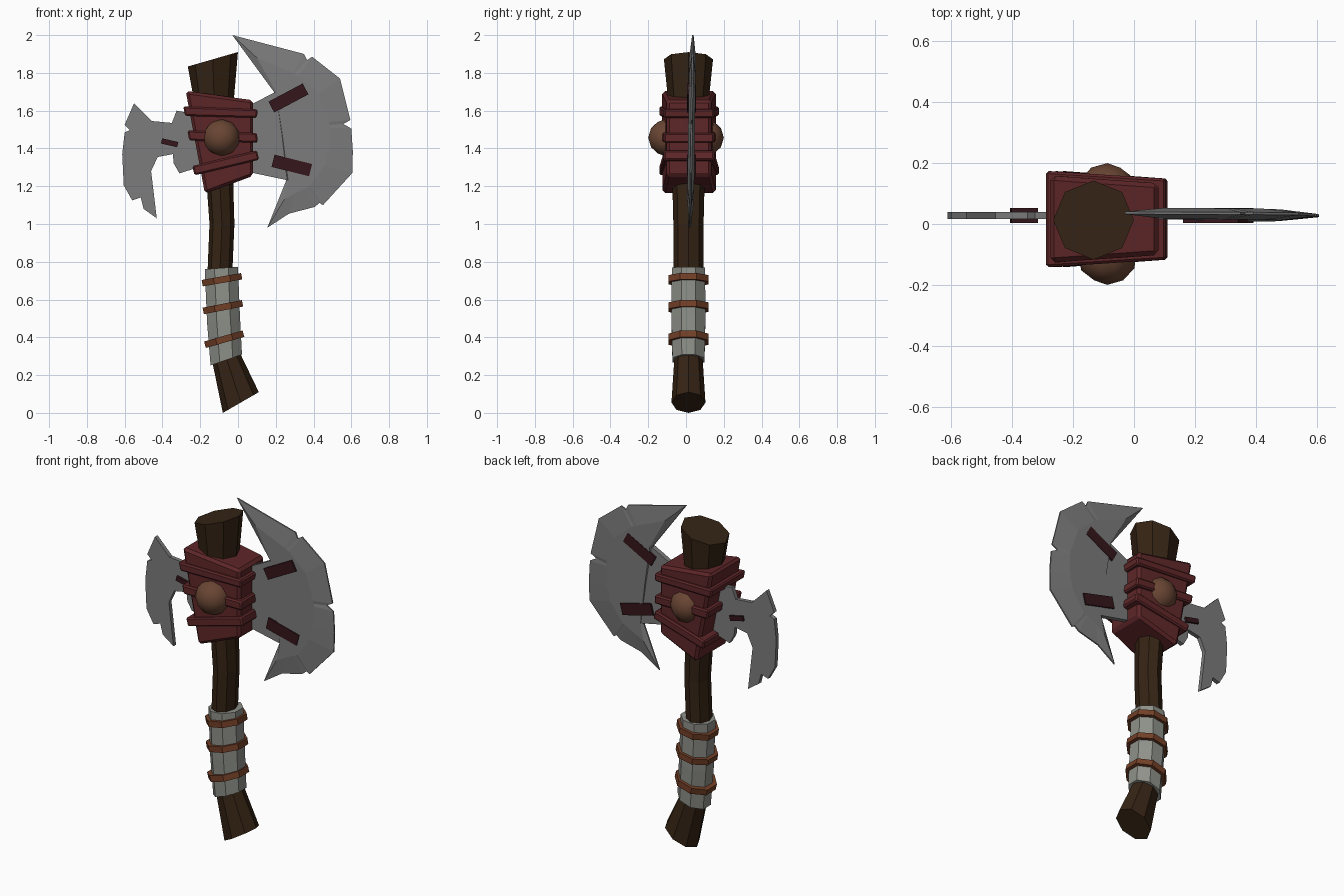
import bpy, bmesh
from math import sin, cos, pi, radians
from mathutils import Matrix

if "Cube" in bpy.data.objects:
    bpy.data.objects.remove(bpy.data.objects["Cube"])


def material(name, rgb):
    m = bpy.data.materials.new(name)
    m.diffuse_color = (*rgb, 1)
    m.use_nodes = True
    m.node_tree.nodes["Principled BSDF"].inputs["Base Color"].default_value = m.diffuse_color
    return m


WOOD = material("dark_wood", (0.035, 0.017, 0.007))
RED = material("red_leather", (0.11, 0.019, 0.021))
STRAP = material("dark_strap", (0.035, 0.008, 0.011))
CORD = material("brown_cord", (0.17, 0.05, 0.02))
KNOB = material("brown_knob", (0.14, 0.06, 0.033))
CLOTH = material("grey_cloth", (0.27, 0.28, 0.25))
STEEL = material("steel", (0.2, 0.2, 0.2))
YC = 0.016   # depth centre of the haft and head


def finish(name, bm, mat, bevel=0):
    bmesh.ops.recalc_face_normals(bm, faces=bm.faces)
    me = bpy.data.meshes.new(name)
    bm.to_mesh(me)
    bm.free()
    me.materials.append(mat)
    ob = bpy.data.objects.new(name, me)
    bpy.context.collection.objects.link(ob)
    if bevel:
        mod = ob.modifiers.new("bevel", 'BEVEL')
        mod.width, mod.segments = bevel, 1
    return ob


def skin(bm, loops):
    """Join matching vertex loops with quads and cap both ends."""
    for a, b in zip(loops, loops[1:]):
        n = len(a)
        for i in range(n):
            j = (i + 1) % n
            bm.faces.new((a[i], a[j], b[j], b[i]))
    bm.faces.new(loops[0])
    bm.faces.new(loops[-1])


def tube(name, stations, mat, turn=0.0):
    """Eight-sided loft; station = x, z, x radius, y radius, tilt in degrees."""
    bm = bmesh.new()
    loops = []
    k = 1 / cos(pi / 8) if turn else 1
    for x, z, rx, ry, tilt in stations:
        t = radians(tilt)
        ring = []
        for i in range(8):
            a = 2 * pi * i / 8 + turn
            u = k * rx * cos(a)
            ring.append(bm.verts.new((x + u * cos(t), YC - 0.003 + k * ry * sin(a), z + u * sin(t))))
        loops.append(ring)
    skin(bm, loops)
    return finish(name, bm, mat)


def slab(name, quad, grow, mat, bevel):
    """Front-view quad (left pair deeper than right pair) given depth."""
    bm = bmesh.new()
    depth = (0.143, 0.118, 0.118, 0.143)
    loops = [[bm.verts.new((x, YC + s * (d + grow), z)) for (x, z), d in zip(quad, depth)]
             for s in (-1, 1)]
    skin(bm, loops)
    return finish(name, bm, mat, bevel)


def plate(name, outer, inner, edge, core, mat, y=0.028, lean=0.0):
    """Blade: thin outer outline, thicker inner outline, on both sides."""
    bm = bmesh.new()
    rings = [(outer, -edge), (outer, edge)]
    if inner:
        rings = [(inner, -core)] + rings + [(inner, core)]
    loops = [[bm.verts.new((x, y + lean * (z - 1.4) + h, z)) for x, z in pts] for pts, h in rings]
    skin(bm, loops)
    return finish(name, bm, mat)


def box(name, x, z, length, height, angle, mat):
    bm = bmesh.new()
    m = (Matrix.Translation((x, 0.028, z)) @ Matrix.Rotation(-radians(angle), 4, 'Y')
         @ Matrix.Diagonal((length, 0.048, height, 1)))
    bmesh.ops.create_cube(bm, size=1, matrix=m)
    return finish(name, bm, mat)


# Haft, flared at both ends
tube("haft", [(0.015, 0.055, 0.11, 0.09, 30), (-0.06, 0.285, 0.078, 0.075, 18),
              (-0.095, 0.76, 0.066, 0.08, 3), (-0.085, 1.0, 0.066, 0.08, 0),
              (-0.095, 1.2, 0.07, 0.085, 0), (-0.127, 1.66, 0.106, 0.108, 4),
              (-0.133, 1.872, 0.138, 0.13, 16)], WOOD)

# Cloth grip and its cord rings
tube("grip_wrap", [(-0.062, 0.28, 0.088, 0.085, 19), (-0.077, 0.5, 0.089, 0.09, 12),
                   (-0.088, 0.767, 0.088, 0.088, 4)], CLOTH, pi / 8)
for i, (x, z, tilt) in enumerate([(-0.073, 0.39, 16), (-0.08, 0.56, 11), (-0.085, 0.705, 10)]):
    dx = 0.017 * sin(radians(tilt))
    tube(f"grip_cord_{i + 1}", [(x + dx, z - 0.017, 0.106, 0.106, tilt),
                                (x - dx, z + 0.017, 0.106, 0.106, tilt)], CORD, pi / 8)

# Head block with three raised bands
slab("head_block", [(-0.277, 1.705), (0.08, 1.655), (0.08, 1.255), (-0.175, 1.16)], 0, RED, 0.015)
bands = [[(-0.29, 1.622), (0.105, 1.607), (0.1, 1.562), (-0.28, 1.572)],
         [(-0.268, 1.495), (0.1, 1.482), (0.105, 1.43), (-0.258, 1.442)],
         [(-0.242, 1.307), (0.1, 1.39), (0.112, 1.34), (-0.23, 1.258)]]
for i, q in enumerate(bands):
    slab(f"head_band_{i + 1}", q, 0.015, RED, 0.008)

# Round knobs front and back
for side, s in (("front", -1), ("back", 1)):
    bm = bmesh.new()
    bmesh.ops.create_icosphere(bm, subdivisions=2, radius=0.1,
                               matrix=Matrix.Translation((-0.088, s * 0.1, 1.457))
                               @ Matrix.Rotation(pi / 2, 4, 'X'))
    for f in bm.faces:
        f.smooth = True
    finish(f"{side}_knob", bm, KNOB)

# Large blade: notched cutting edge, then the back edge; inner line is the bevel ridge
big_outer = [(-0.03, 2.0), (0.35, 1.9), (0.365, 1.868), (0.393, 1.885), (0.54, 1.77),
             (0.595, 1.55), (0.557, 1.53), (0.6, 1.505), (0.608, 1.385), (0.605, 1.27),
             (0.45, 1.10), (0.432, 1.112), (0.405, 1.09), (0.27, 1.055), (0.155, 0.98),
             (0.255, 1.23), (0.225, 1.47), (0.19, 1.70)]
big_inner = [(0.10, 1.88), (0.29, 1.80), (0.30, 1.795), (0.32, 1.785), (0.43, 1.69),
             (0.48, 1.54), (0.483, 1.525), (0.485, 1.51), (0.48, 1.39), (0.46, 1.31),
             (0.38, 1.20), (0.37, 1.195), (0.36, 1.19), (0.30, 1.16), (0.245, 1.13),
             (0.265, 1.23), (0.235, 1.47), (0.20, 1.70)]
plate("large_blade", big_outer, big_inner, 0.004, 0.018, STEEL, lean=0.014)
plate("large_blade_neck", [(0.0, 1.61), (0.08, 1.638), (0.2, 1.70), (0.25, 1.47),
                           (0.27, 1.23), (0.08, 1.27), (0.0, 1.29)], None, 0.014, 0, STEEL)

# Small hooked blade
plate("small_blade", [(-0.55, 1.64), (-0.455, 1.545), (-0.35, 1.535), (-0.325, 1.60),
                      (-0.22, 1.58), (-0.18, 1.29), (-0.225, 1.295), (-0.31, 1.268),
                      (-0.34, 1.32), (-0.345, 1.37), (-0.425, 1.355), (-0.46, 1.28),
                      (-0.43, 1.03), (-0.5, 1.08), (-0.515, 1.14), (-0.56, 1.125),
                      (-0.605, 1.205), (-0.613, 1.37), (-0.6, 1.485), (-0.572, 1.497),
                      (-0.6, 1.525)], None, 0.012, 0, STEEL)

# Straps pinned through the blades
box("upper_strap", 0.267, 1.667, 0.205, 0.065, 28, STRAP)
box("lower_strap", 0.285, 1.31, 0.205, 0.067, -14, STRAP)
box("small_strap", -0.362, 1.43, 0.088, 0.028, -13, STRAP)
